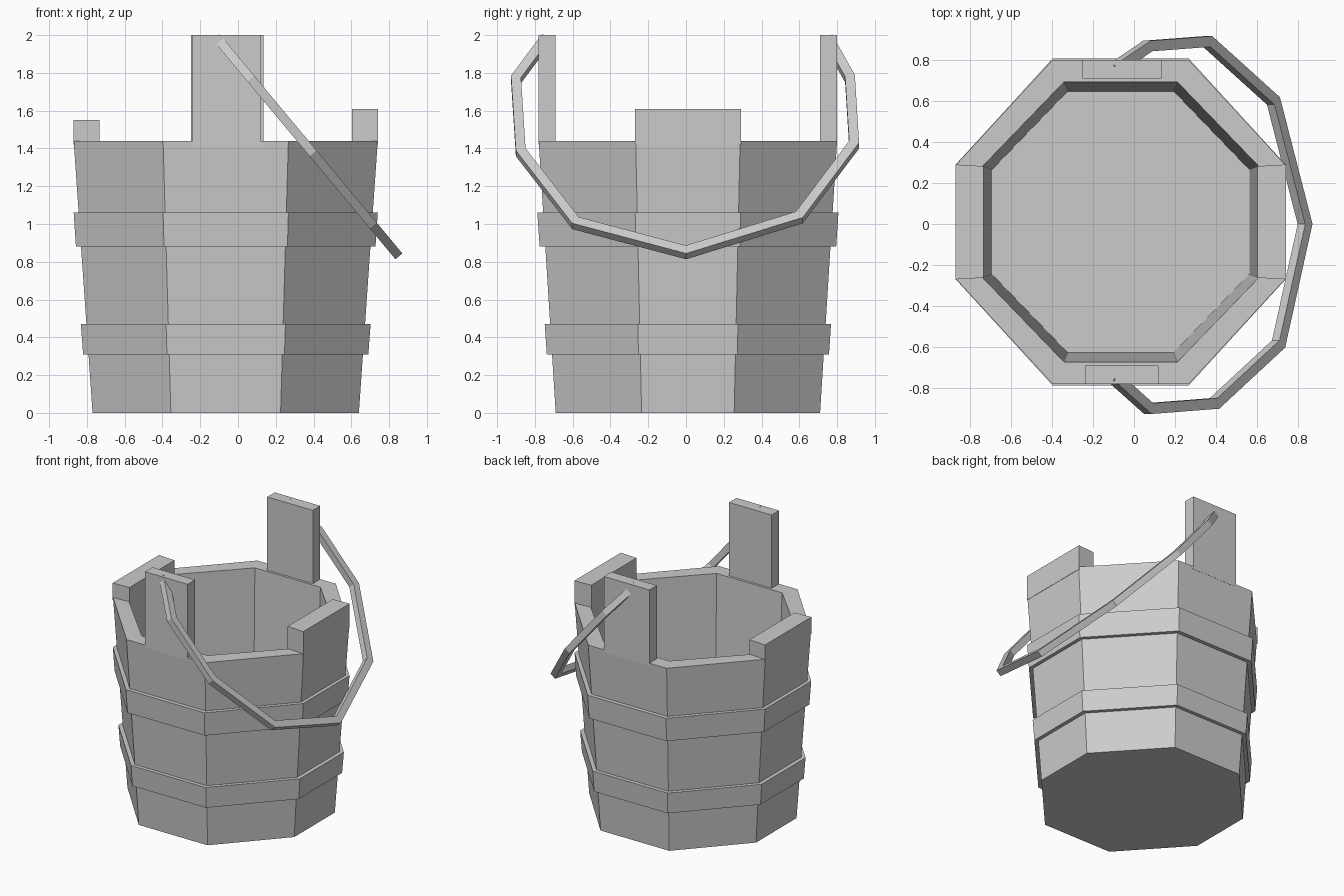
import bpy, bmesh
from mathutils import Vector

if "Cube" in bpy.data.objects:
    bpy.data.objects.remove(bpy.data.objects["Cube"])

CX, CY = -0.065, 0.01  # axis of the bucket body


def loft(name, rings, closed=False):
    """Skin a list of equal-length point rings; cap the ends or close the loop."""
    bm = bmesh.new()
    vs = [[bm.verts.new(p) for p in r] for r in rings]
    n = len(vs[0])
    pairs = list(zip(vs, vs[1:])) + ([(vs[-1], vs[0])] if closed else [])
    for a, b in pairs:
        for i in range(n):
            j = (i + 1) % n
            bm.faces.new((a[i], a[j], b[j], b[i]))
    if not closed:
        bm.faces.new(vs[0])
        bm.faces.new(vs[-1])
    bmesh.ops.recalc_face_normals(bm, faces=bm.faces)
    me = bpy.data.meshes.new(name)
    bm.to_mesh(me)
    bm.free()
    ob = bpy.data.objects.new(name, me)
    bpy.context.collection.objects.link(ob)
    return ob


def octagon(hx, hy, z, side=0.35):
    a, b = 0.412 * hx, side * hy
    pts = [(hx, -b), (hx, b), (a, hy), (-a, hy), (-hx, b), (-hx, -b), (-a, -hy), (a, -hy)]
    return [(CX + x, CY + y, z) for x, y in pts]


def box(name, x0, x1, y0, y1, z0, z1):
    return loft(name, [[(x0, y0, z), (x1, y0, z), (x1, y1, z), (x0, y1, z)] for z in (z0, z1)])


# Tapered octagonal tub with a hollow inside
loft("bucket_body", [octagon(0.705, 0.70, 0), octagon(0.805, 0.79, 1.44),
                     octagon(0.672, 0.682, 1.44, 0.40), octagon(0.627, 0.637, 0.12, 0.40)])

# Two hoops around the staves
for name, z0, z1, x0, x1, y0, y1 in (("lower_hoop", 0.31, 0.47, 0.755, 0.767, 0.747, 0.758),
                                     ("upper_hoop", 0.88, 1.06, 0.793, 0.805, 0.785, 0.797)):
    loft(name, [octagon(x0, y0, z0), octagon(x1, y1, z1),
                octagon(x1 - 0.06, y1 - 0.06, z1), octagon(x0 - 0.06, y0 - 0.06, z0)], closed=True)

# Raised side staves
for name, s, h in (("left_stave", -1, 1.55), ("right_stave", 1, 1.61)):
    loft(name, [[(CX + s * 0.806, CY - 0.28, z), (CX + s * 0.806, CY + 0.28, z),
                 (CX + s * 0.668, CY + 0.272, z), (CX + s * 0.668, CY - 0.272, z)]
                for z in (1.42, h)])

# Tall planks that hold the handle
box("front_plank", -0.24, 0.12, -0.78, -0.69, 1.42, 2.0)
box("back_plank", -0.25, 0.135, 0.71, 0.80, 1.42, 2.0)

# Tilted bail handle: mitred square bar swept along a path in a sloping plane
path = [(-0.74, 1.98), (-0.90, 1.765), (-0.875, 1.38), (-0.585, 1.005), (0, 0.85),
        (0.60, 1.035), (0.89, 1.42), (0.868, 1.77), (0.75, 1.98)]
down = Vector((0.64, 0, -0.768))
normal = Vector((0.768, 0, 0.64))
pts = [Vector((-0.07, y, 1.935)) + down * ((1.935 - z) / 0.768) for y, z in path]
rings = []
for i, p in enumerate(pts):
    d0 = (p - pts[max(i - 1, 0)]).normalized()
    d1 = (pts[min(i + 1, len(pts) - 1)] - p).normalized()
    t = (d0 + d1).normalized()
    side = t.cross(normal) * 0.026 / max(t.dot(d0), t.dot(d1))
    up = normal * 0.024
    rings.append([p + side + up, p - side + up, p - side - up, p + side - up])
loft("handle", rings)
